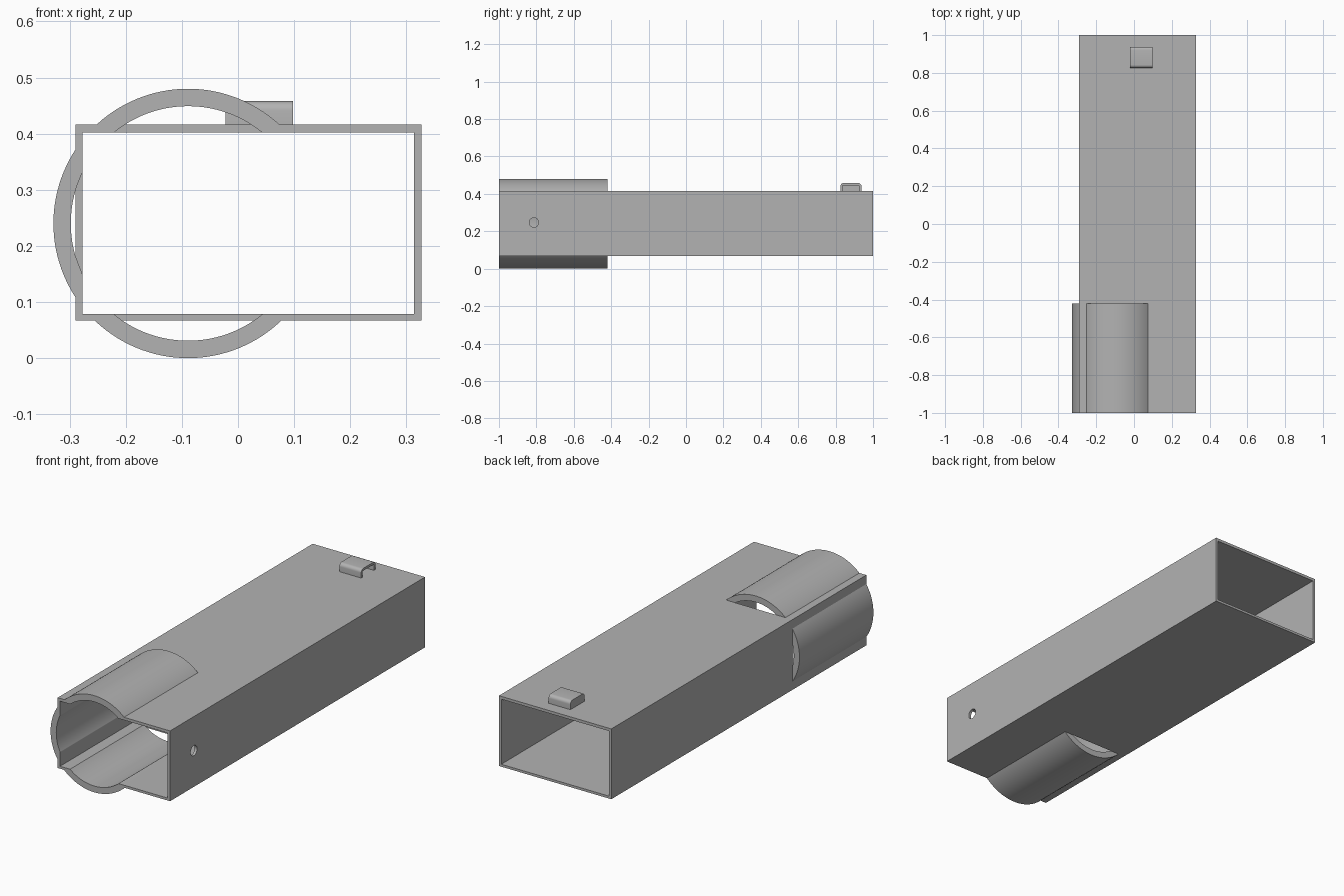
import bpy
import math
from mathutils import Vector

default = bpy.data.objects.get("Cube")
if default:
    bpy.data.objects.remove(default, do_unlink=True)

grey = bpy.data.materials.new("light grey")
grey.use_nodes = True
grey.diffuse_color = (0.45, 0.45, 0.45, 1)
grey.node_tree.nodes["Principled BSDF"].inputs["Base Color"].default_value = grey.diffuse_color


def block(name, low, high):
    """Box between two opposite corners."""
    low, high = Vector(low), Vector(high)
    bpy.ops.mesh.primitive_cube_add(size=1, location=(low + high) / 2)
    ob = bpy.context.object
    ob.name = name
    ob.scale = high - low
    bpy.ops.object.transform_apply(location=False, rotation=False)
    ob.data.materials.append(grey)
    return ob


def rod(name, center, radius, length, axis, sides=128):
    """Cylinder lying along the x or y axis."""
    turn = (math.pi / 2, 0, 0) if axis == "y" else (0, math.pi / 2, 0)
    bpy.ops.mesh.primitive_cylinder_add(vertices=sides, radius=radius, depth=length,
                                        location=center, rotation=turn)
    ob = bpy.context.object
    ob.name = name
    bpy.ops.object.transform_apply(location=False, scale=False)
    ob.data.materials.append(grey)
    return ob


def combine(target, tool, operation="DIFFERENCE"):
    """Apply a boolean and discard the tool."""
    mod = target.modifiers.new("boolean", "BOOLEAN")
    mod.operation, mod.solver, mod.object = operation, "EXACT", tool
    bpy.context.view_layer.objects.active = target
    bpy.ops.object.modifier_apply(modifier=mod.name)
    bpy.data.objects.remove(tool, do_unlink=True)


def shade(ob):
    bpy.ops.object.select_all(action="DESELECT")
    ob.select_set(True)
    bpy.context.view_layer.objects.active = ob
    bpy.ops.object.shade_smooth_by_angle(angle=math.radians(30))


TUBE_X, TUBE_Z, OUTER, INNER = -0.089, 0.24, 0.24, 0.209
FRONT, TUBE_END = -1.0, -0.42
TUBE_LENGTH = TUBE_END - FRONT
tube_center = (TUBE_X, (FRONT + TUBE_END) / 2, TUBE_Z)


def channel_cutter():
    return block("channel_cutter", (-0.277, -1.2, 0.079), (0.314, 1.2, 0.402))


# Rectangular duct, open at both ends, with the round bore cut into its front
body = block("duct_body", (-0.29, FRONT, 0.067), (0.327, 1, 0.416))
combine(body, channel_cutter())
bore = rod("bore_cutter", (TUBE_X, TUBE_END - 0.4, TUBE_Z), INNER, 0.8, "y")
combine(body, bore)

# Round socket: only the parts bulging out through the duct walls remain
socket = rod("round_socket", tube_center, OUTER, TUBE_LENGTH, "y")
combine(socket, rod("socket_bore", tube_center, INNER, 1.0, "y"))
combine(socket, channel_cutter())
combine(body, socket, "UNION")

# Screw hole in the left wall
combine(body, rod("screw_hole_cutter", (0.32, -0.813, 0.247), 0.025, 0.1, "x", 48))
shade(body)

# Small hood on top, rounded along its length and open towards +x
hood = block("cable_hood", (-0.022, 0.826, 0.416), (0.098, 0.938, 0.458))
weight = hood.data.attributes.new("bevel_weight_edge", "FLOAT", "EDGE")
for edge in hood.data.edges:
    a, b = (hood.data.vertices[i].co for i in edge.vertices)
    if a.z > 0 and b.z > 0 and abs(a.x - b.x) > 0.01:
        weight.data[edge.index].value = 1
bevel = hood.modifiers.new("rounding", "BEVEL")
bevel.limit_method, bevel.width, bevel.segments = "WEIGHT", 0.017, 6
bpy.context.view_layer.objects.active = hood
bpy.ops.object.modifier_apply(modifier=bevel.name)
combine(hood, block("hood_cutter", (-0.01, 0.838, 0.40), (0.2, 0.926, 0.446)))
shade(hood)
